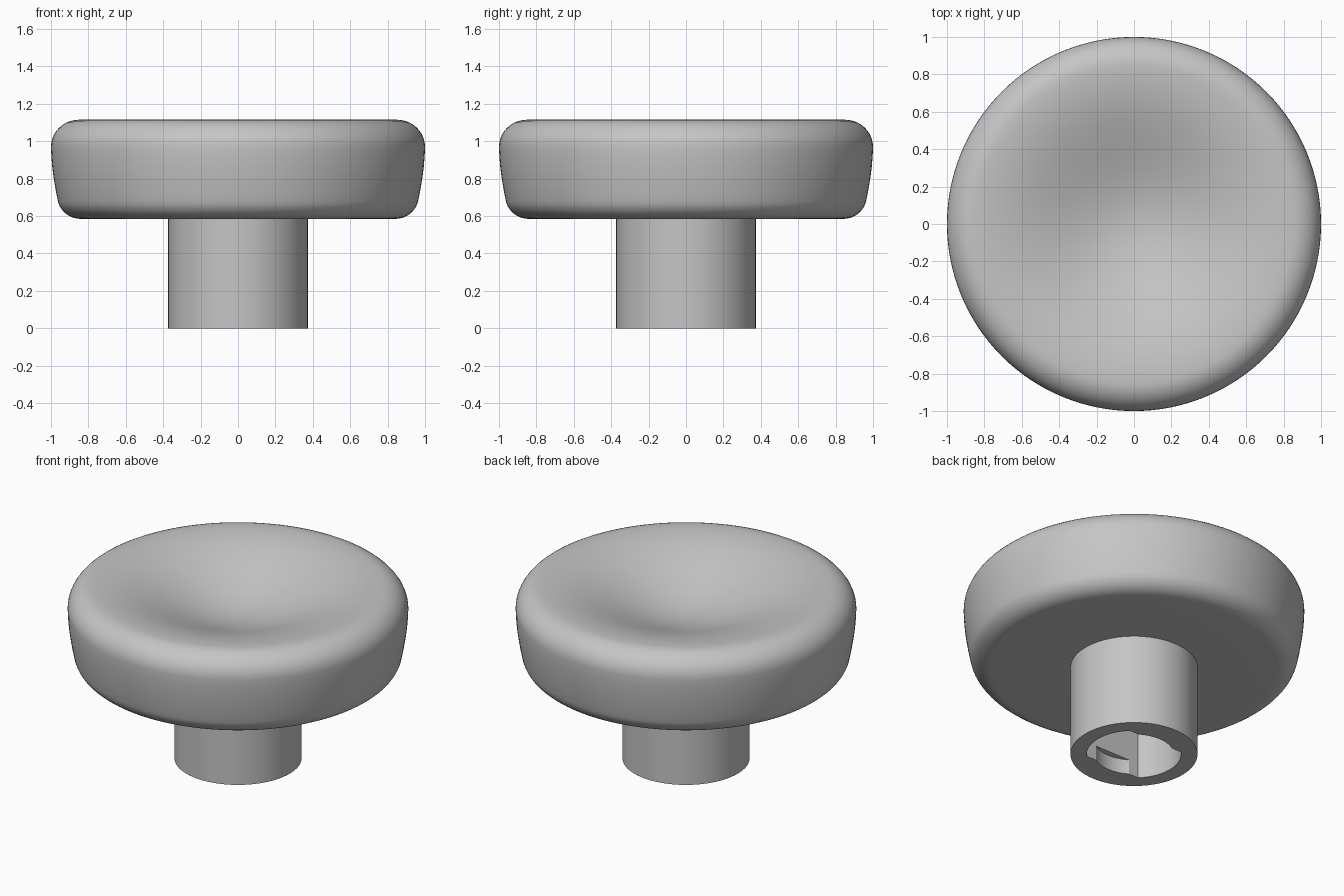
import bpy, bmesh, math

if "Cube" in bpy.data.objects:
    bpy.data.objects.remove(bpy.data.objects["Cube"])

SEG = 128
grey = bpy.data.materials.new("light_grey")
grey.diffuse_color = (0.56, 0.56, 0.56, 1)
grey.use_nodes = True
grey.node_tree.nodes["Principled BSDF"].inputs["Base Color"].default_value = grey.diffuse_color


def make_object(name, bm):
    bmesh.ops.recalc_face_normals(bm, faces=bm.faces)
    mesh = bpy.data.meshes.new(name)
    bm.to_mesh(mesh)
    bm.free()
    mesh.materials.append(grey)
    obj = bpy.data.objects.new(name, mesh)
    bpy.context.collection.objects.link(obj)
    return obj


def prism(name, outline, z0, z1):
    """Extrude a closed 2D outline between two heights."""
    bm = bmesh.new()
    face = bm.faces.new([bm.verts.new((x, y, z0)) for x, y in outline])
    up = bmesh.ops.extrude_face_region(bm, geom=[face])
    top = [v for v in up["geom"] if isinstance(v, bmesh.types.BMVert)]
    bmesh.ops.translate(bm, verts=top, vec=(0, 0, z1 - z0))
    return make_object(name, bm)


def circle(r, n=SEG):
    return [(r * math.cos(2 * math.pi * i / n), r * math.sin(2 * math.pi * i / n)) for i in range(n)]


def lathe(name, profile):
    """Revolve (radius, height) points that start and end on the axis."""
    bm = bmesh.new()
    verts = [bm.verts.new((r, 0, z)) for r, z in profile]
    edges = [bm.edges.new(p) for p in zip(verts, verts[1:])]
    bmesh.ops.spin(bm, geom=verts + edges, cent=(0, 0, 0), axis=(0, 0, 1),
                   angle=2 * math.pi, steps=SEG)
    bmesh.ops.remove_doubles(bm, verts=bm.verts, dist=1e-5)
    return make_object(name, bm)


def smooth(obj):
    bpy.ops.object.select_all(action="DESELECT")
    obj.select_set(True)
    bpy.context.view_layer.objects.active = obj
    bpy.ops.object.shade_smooth_by_angle(angle=math.radians(30))


def arc(cx, cz, rx, rz, a0, a1, n=10):
    angles = [math.radians(a0 + (a1 - a0) * i / n) for i in range(n + 1)]
    return [(cx + rx * math.cos(a), cz + rz * math.sin(a)) for a in angles]


# Cap: flat underside, rounded corners, bulged side and dished top
TOP, BASE, LIP, DIP = 1.115, 0.585, 0.85, 0.20
profile = [(0, BASE), (0.4, BASE)]
profile += arc(0.84, BASE + 0.12, 0.126, 0.12, -90, -12)
profile += [(0.975, 0.74), (0.985, 0.80), (0.993, 0.86), (0.998, 0.92)]
profile += arc(LIP, 0.97, 0.15, TOP - 0.97, 0, 90)
for i in range(1, 25):
    r = LIP * (1 - i / 24)
    profile.append((r, TOP - DIP * 0.5 * (1 + math.cos(math.pi * r / LIP))))
smooth(lathe("cap", profile))

# Stem with a double-flat socket and a shallow round lead-in
stem = prism("stem", circle(0.373), 0, 0.60)
R, FLAT = 0.277, 0.196
half = math.asin(FLAT / R)
side = [(R * math.cos(a), R * math.sin(a)) for a in (half * (i / 16 - 1) for i in range(33))]
socket = prism("socket_cutter", side + [(-x, -y) for x, y in side], -0.1, 0.5)
lead_in = prism("lead_in_cutter", circle(0.233), -0.1, 0.095)

bpy.context.view_layer.objects.active = stem
for cutter in (socket, lead_in):
    cutter.hide_render = True
    mod = stem.modifiers.new("cut", "BOOLEAN")
    mod.operation, mod.solver, mod.object = "DIFFERENCE", "EXACT", cutter
    bpy.ops.object.modifier_apply(modifier=mod.name)
    bpy.data.objects.remove(cutter)
smooth(stem)
